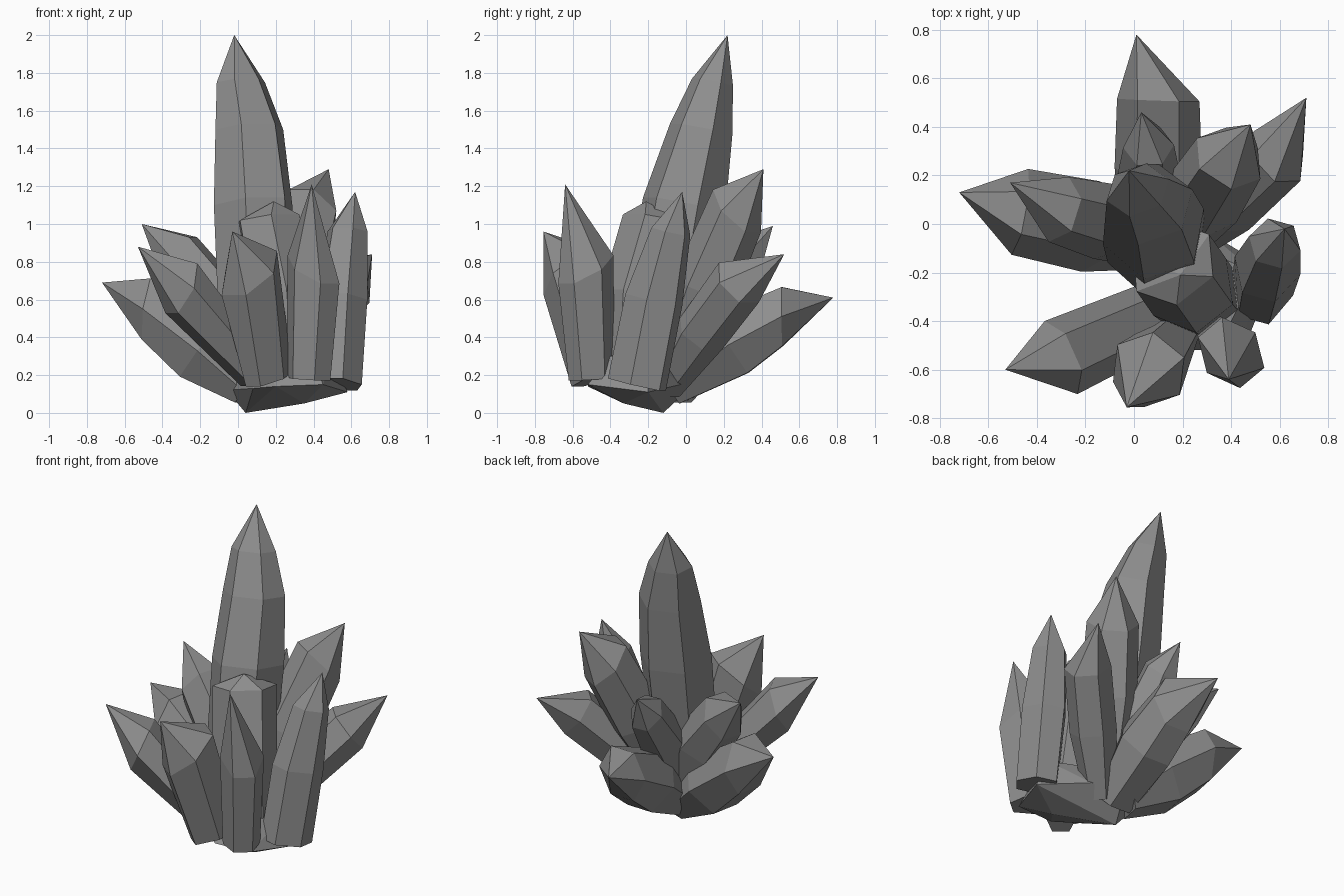
import bpy, bmesh, math
from mathutils import Vector

# Dark stone colour shared by every part
stone = bpy.data.materials.new("dark_stone")
stone.diffuse_color = (0.27, 0.27, 0.27, 1)


def make_object(name, bm):
    bmesh.ops.recalc_face_normals(bm, faces=bm.faces[:])
    mesh = bpy.data.meshes.new(name)
    bm.to_mesh(mesh)
    bm.free()
    mesh.materials.append(stone)
    obj = bpy.data.objects.new(name, mesh)
    bpy.context.collection.objects.link(obj)
    return obj


def crystal(name, rings, tip, slant=0.0, sides=6):
    """Faceted shaft through rings (x, y, z, half width, half depth), closed by a point.
    slant pushes the upper side of the last ring along the shaft."""
    axis = (Vector(rings[-1][:3]) - Vector(rings[0][:3])).normalized()
    u = axis.cross(Vector((0, 0, 1))).normalized()
    v = u.cross(axis)
    bm = bmesh.new()
    loops = []
    for k, (x, y, z, ru, rv) in enumerate(rings):
        s = slant if k == len(rings) - 1 else 0
        loop = []
        for i in range(sides):
            a = 2 * math.pi * i / sides
            c, d = math.cos(a), math.sin(a) * 1.08
            loop.append(bm.verts.new(Vector((x, y, z)) + u * ru * c + v * rv * d + axis * s * d))
        loops.append(loop)
    bm.faces.new(loops[0][::-1])
    for lo, hi in zip(loops, loops[1:]):
        for i in range(sides):
            j = (i + 1) % sides
            bm.faces.new((lo[i], lo[j], hi[j], hi[i]))
    top = bm.verts.new(tip)
    for i in range(sides):
        bm.faces.new((loops[-1][i], loops[-1][(i + 1) % sides], top))
    return make_object(name, bm)


# Tall central crystal
crystal("main_crystal",
        [(0.12, -0.16, 0.22, 0.16, 0.14), (0.09, -0.09, 0.62, 0.21, 0.21),
         (0.08, -0.01, 1.1, 0.22, 0.21), (0.06, 0.08, 1.5, 0.19, 0.155),
         (0.015, 0.14, 1.75, 0.135, 0.10)],
        (-0.02, 0.22, 2.0))

# Short blunt crystal in front of the main one
crystal("short_centre_crystal",
        [(0.27, -0.3, 0.17, 0.18, 0.16), (0.23, -0.26, 0.62, 0.19, 0.18),
         (0.16, -0.16, 1.02, 0.19, 0.16)],
        (0.19, -0.21, 1.12))

# Upright crystals along the front and right
crystal("right_crystal",
        [(0.53, -0.26, 0.15, 0.13, 0.155), (0.55, -0.17, 0.6, 0.14, 0.15),
         (0.58, -0.08, 0.96, 0.11, 0.10)],
        (0.62, -0.02, 1.17))
crystal("front_right_crystal",
        [(0.375, -0.50, 0.18, 0.11, 0.12), (0.40, -0.53, 0.76, 0.13, 0.15)],
        (0.39, -0.64, 1.21), 0.07)
crystal("front_crystal",
        [(0.165, -0.47, 0.18, 0.10, 0.15), (0.06, -0.60, 0.74, 0.165, 0.17)],
        (-0.03, -0.755, 0.96), 0.08)

# Leaning crystals on the left
crystal("front_left_crystal",
        [(0.10, -0.37, 0.20, 0.14, 0.09), (-0.3, -0.55, 0.66, 0.165, 0.14)],
        (-0.53, -0.6, 0.88), 0.06)
crystal("left_crystal",
        [(0.05, -0.05, 0.12, 0.14, 0.09), (-0.18, -0.01, 0.33, 0.19, 0.19),
         (-0.47, 0.05, 0.55, 0.18, 0.15)],
        (-0.72, 0.13, 0.69), 0.09)
crystal("upper_left_crystal",
        [(0.04, -0.05, 0.2, 0.13, 0.12), (-0.12, 0.01, 0.58, 0.16, 0.16),
         (-0.31, 0.06, 0.82, 0.14, 0.13)],
        (-0.51, 0.17, 1.0), 0.06)

# Leaning crystals at the back and right
crystal("back_right_tall_crystal",
        [(0.14, -0.12, 0.13, 0.10, 0.09), (0.28, 0.1, 0.67, 0.17, 0.16),
         (0.39, 0.27, 1.07, 0.155, 0.15)],
        (0.48, 0.41, 1.29), 0.06)
crystal("back_right_crystal",
        [(0.18, -0.1, 0.13, 0.09, 0.07), (0.38, 0.08, 0.42, 0.14, 0.13),
         (0.59, 0.28, 0.69, 0.14, 0.14)],
        (0.71, 0.52, 0.84), 0.02)
crystal("back_crystal",
        [(0.08, -0.08, 0.12, 0.14, 0.09), (0.10, 0.23, 0.36, 0.18, 0.19),
         (0.10, 0.51, 0.51, 0.17, 0.14)],
        (0.01, 0.78, 0.61), 0.09)
crystal("small_back_crystal",
        [(0.08, -0.05, 0.2, 0.12, 0.12), (0.06, 0.15, 0.6, 0.14, 0.14),
         (0.06, 0.32, 0.84, 0.105, 0.11)],
        (0.03, 0.46, 0.99), 0.03)

# Chipped root stone joining all crystals
bm = bmesh.new()
for p in [(0.04, -0.12, 0), (0.35, -0.33, 0.05), (0.58, -0.2, 0.11), (0.2, -0.52, 0.14),
          (0.45, -0.52, 0.15), (-0.06, -0.08, 0.12), (0.08, -0.42, 0.13), (0.3, -0.03, 0.15),
          (0.1, 0.04, 0.15), (0.1, -0.35, 0.3), (0.4, -0.4, 0.3), (0.5, -0.2, 0.3),
          (0.15, -0.05, 0.3)]:
    bm.verts.new(p)
bmesh.ops.convex_hull(bm, input=bm.verts[:])
make_object("root_stone", bm)
